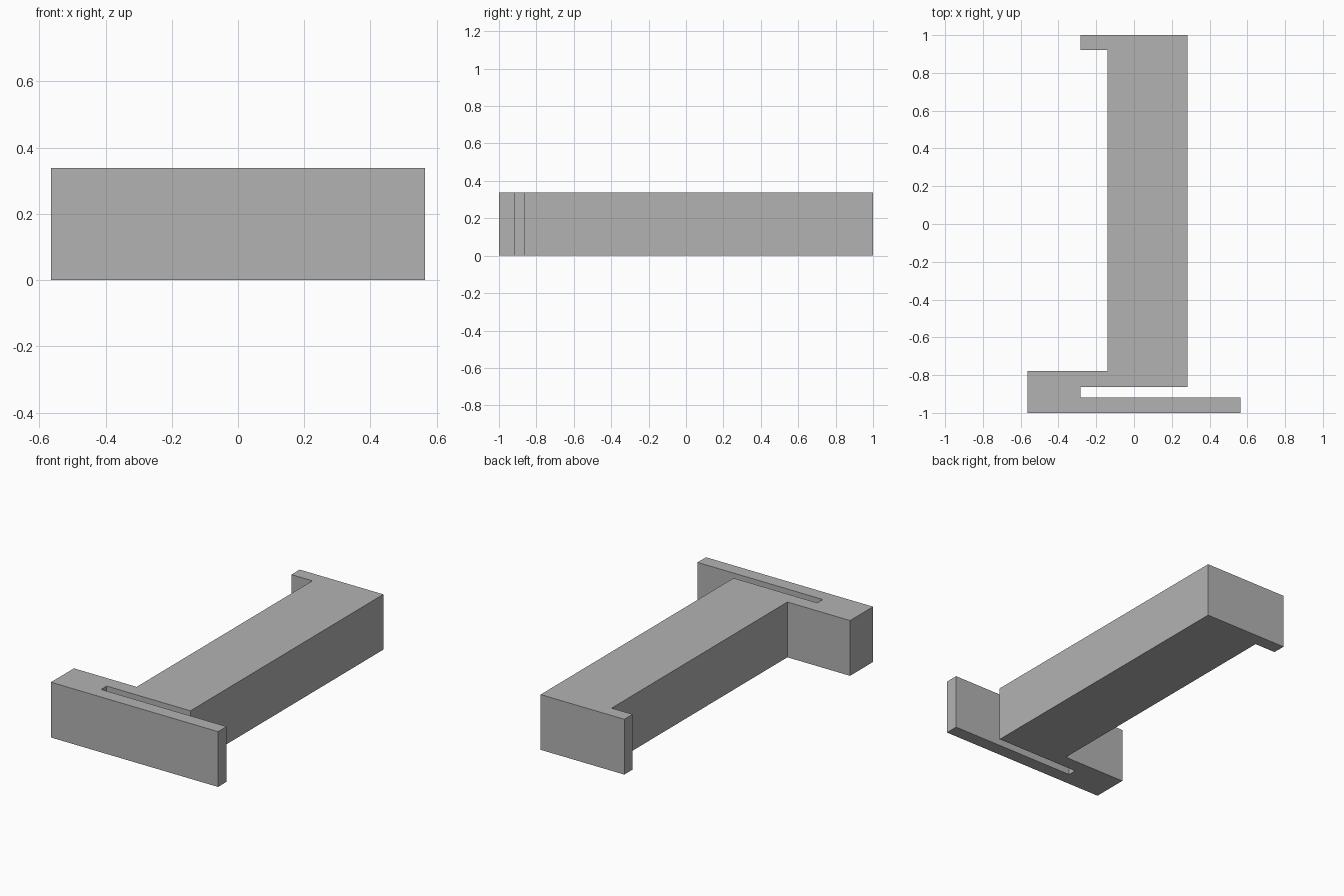
import bpy
import bmesh

cube = bpy.data.objects.get("Cube")
if cube:
    bpy.data.objects.remove(cube, do_unlink=True)

HEIGHT = 0.338

# Single flat grey
grey = bpy.data.materials.new("plain grey")
grey.use_nodes = True
colour = (0.45, 0.45, 0.45, 1)
grey.diffuse_color = colour
grey.node_tree.nodes["Principled BSDF"].inputs["Base Color"].default_value = colour


def extrude_profile(name, outline, height):
    """Raise a closed counter-clockwise outline into a flat-sided solid."""
    bm = bmesh.new()
    base = bm.faces.new([bm.verts.new((x, y, 0)) for x, y in outline])
    raised = bmesh.ops.extrude_face_region(bm, geom=[base], use_keep_orig=True)
    top = [v for v in raised["geom"] if isinstance(v, bmesh.types.BMVert)]
    bmesh.ops.translate(bm, verts=top, vec=(0, 0, height))
    bmesh.ops.recalc_face_normals(bm, faces=bm.faces[:])
    mesh = bpy.data.meshes.new(name)
    bm.to_mesh(mesh)
    bm.free()
    mesh.materials.append(grey)
    obj = bpy.data.objects.new(name, mesh)
    bpy.context.collection.objects.link(obj)
    return obj


# Front plate, slot, long bar and rear lip as one continuous section
outline = [
    (-0.565, -1), (0.565, -1), (0.565, -0.918),   # front plate
    (-0.283, -0.918), (-0.283, -0.864),           # closed end of slot
    (0.283, -0.864), (0.283, 1),                  # long bar
    (-0.283, 1), (-0.283, 0.92), (-0.141, 0.92),  # rear lip
    (-0.141, -0.778), (-0.565, -0.778),           # shoulder block
]
extrude_profile("slotted_bracket", outline, HEIGHT)
